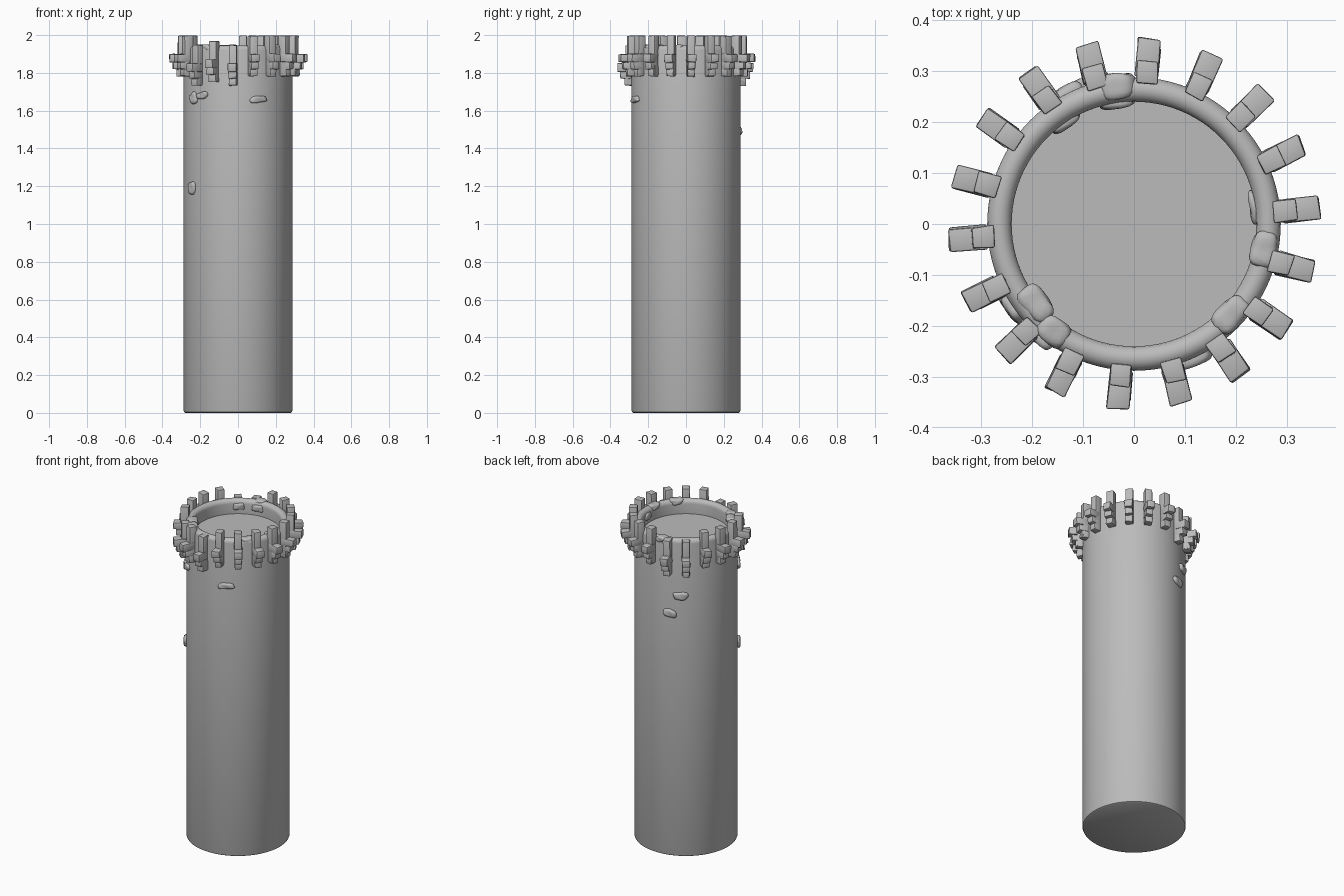
import bpy, bmesh, math, random
from mathutils import Matrix, Vector

random.seed(4)
cube = bpy.data.objects.get("Cube")
if cube:
    bpy.data.objects.remove(cube, do_unlink=True)

stone = bpy.data.materials.new("grey_stone")
stone.use_nodes = True
GREY = (0.5, 0.5, 0.5, 1)
stone.diffuse_color = GREY
stone.node_tree.nodes["Principled BSDF"].inputs["Base Color"].default_value = GREY


def finish(name, bm, angle=35):
    """Turn a bmesh into a named, shaded stone object."""
    bmesh.ops.recalc_face_normals(bm, faces=bm.faces)
    mesh = bpy.data.meshes.new(name)
    bm.to_mesh(mesh)
    bm.free()
    obj = bpy.data.objects.new(name, mesh)
    bpy.context.collection.objects.link(obj)
    mesh.materials.append(stone)
    bpy.ops.object.select_all(action="DESELECT")
    bpy.context.view_layer.objects.active = obj
    obj.select_set(True)
    bpy.ops.object.shade_smooth_by_angle(angle=math.radians(angle))
    return obj


def turn(degrees):
    return Matrix.Rotation(math.radians(degrees), 4, "Z")


# Tower shaft: lathed profile with a rounded rim and a sunken floor
R, INNER, RIM, FLOOR = 0.288, 0.24, 1.945, 1.86
round_r = (R - INNER) / 2
profile = [(0, 0), (R - 0.01, 0), (R - 0.003, 0.004), (R, 0.012)]
for i in range(9):
    a = math.pi * i / 8
    profile.append(((R + INNER) / 2 + round_r * math.cos(a),
                    RIM - round_r + round_r * math.sin(a)))
profile += [(INNER, FLOOR), (0, FLOOR)]
bm = bmesh.new()
verts = [bm.verts.new((r, 0, z)) for r, z in profile]
edges = [bm.edges.new(pair) for pair in zip(verts, verts[1:])]
bmesh.ops.spin(bm, geom=verts + edges, cent=(0, 0, 0), axis=(0, 0, 1),
               angle=math.tau, steps=96)
bmesh.ops.remove_doubles(bm, verts=bm.verts, dist=0.0001)
finish("tower_shaft", bm)


def block(bm, r0, r1, z0, z1, width, wobble):
    """Add a slightly uneven box reaching from radius r0 to r1."""
    made = bmesh.ops.create_cube(bm, size=1)["verts"]
    for v in made:
        v.co = Vector(((r0 + r1) / 2 + v.co.x * (r1 - r0),
                       v.co.y * width,
                       (z0 + z1) / 2 + v.co.z * (z1 - z0)))
        v.co += Vector(random.uniform(-wobble, wobble) for _ in range(3))


# Ring of brackets: an upright with three corbel stones stepping outwards
COUNT = 18
DROPS = {5: 0.05, 6: 0.05, 11: 0.05, 12: 0.03, 13: 0.05}
for k in range(COUNT):
    drop = DROPS.get(k, 0)
    bm = bmesh.new()
    block(bm, 0.275, 0.32, 1.785, 1.997, 0.042, 0.002)
    block(bm, 0.29, 0.365, 1.857, 1.9, 0.046, 0.003)
    block(bm, 0.29, 0.347, 1.82, 1.857, 0.043, 0.003)
    block(bm, 0.28, 0.327, 1.782, 1.82, 0.041, 0.003)
    bmesh.ops.bevel(bm, geom=bm.edges[:], offset=0.004, segments=2,
                    profile=0.5, affect="EDGES")
    bmesh.ops.translate(bm, verts=bm.verts, vec=(0, 0, -drop))
    bmesh.ops.transform(bm, matrix=turn(5 + k * 360 / COUNT), verts=bm.verts)
    finish(f"bracket_{k + 1}", bm)


def pebble(name, angle, radius, z, size, tilt=0):
    """Rounded lump; size is (outward depth, width around, height)."""
    bm = bmesh.new()
    bmesh.ops.create_icosphere(bm, subdivisions=3, radius=0.5)
    phase = random.uniform(0, math.tau)
    for v in bm.verts:
        # Push the ball towards a worn box and make it a little lumpy
        d = v.co.normalized()
        squared = 0.5 / sum(abs(c) ** 4 for c in d) ** 0.25
        lump = 1 + 0.08 * math.sin(4 * d.y + 3 * d.z + phase)
        v.co = Vector(c * s for c, s in zip(d * squared * lump, size))
    m = (turn(angle) @ Matrix.Translation((radius, 0, z))
         @ Matrix.Rotation(math.radians(tilt), 4, "X"))
    bmesh.ops.transform(bm, matrix=m, verts=bm.verts)
    finish(name, bm, 60)


# Stones standing proud of the shaft
WALL = [(292, 1.66, 0.09, 0.035, 5), (216, 1.665, 0.055, 0.06, 30),
        (229, 1.68, 0.07, 0.035, 10), (213, 1.19, 0.055, 0.065, 0),
        (119, 1.6, 0.08, 0.045, 0), (107, 1.49, 0.075, 0.045, -15)]
for i, (angle, z, width, height, tilt) in enumerate(WALL):
    pebble(f"wall_stone_{i + 1}", angle, 0.285, z, (0.036, width, height), tilt)

# Worn stones lying on the rim
RIM_SPOTS = [(97, 0.272, 0.07), (-11, 0.26, 0.07), (-43, 0.26, 0.075),
             (219, 0.248, 0.075), (233, 0.263, 0.07)]
for i, (angle, radius, width) in enumerate(RIM_SPOTS):
    pebble(f"rim_stone_{i + 1}", angle, radius, 1.932, (0.05, width, 0.036))

# Stones on the inner wall of the rim
for i, (angle, width) in enumerate([(98, 0.07), (124, 0.065), (8, 0.065)]):
    pebble(f"inner_stone_{i + 1}", angle, 0.243, 1.905, (0.028, width, 0.04))
